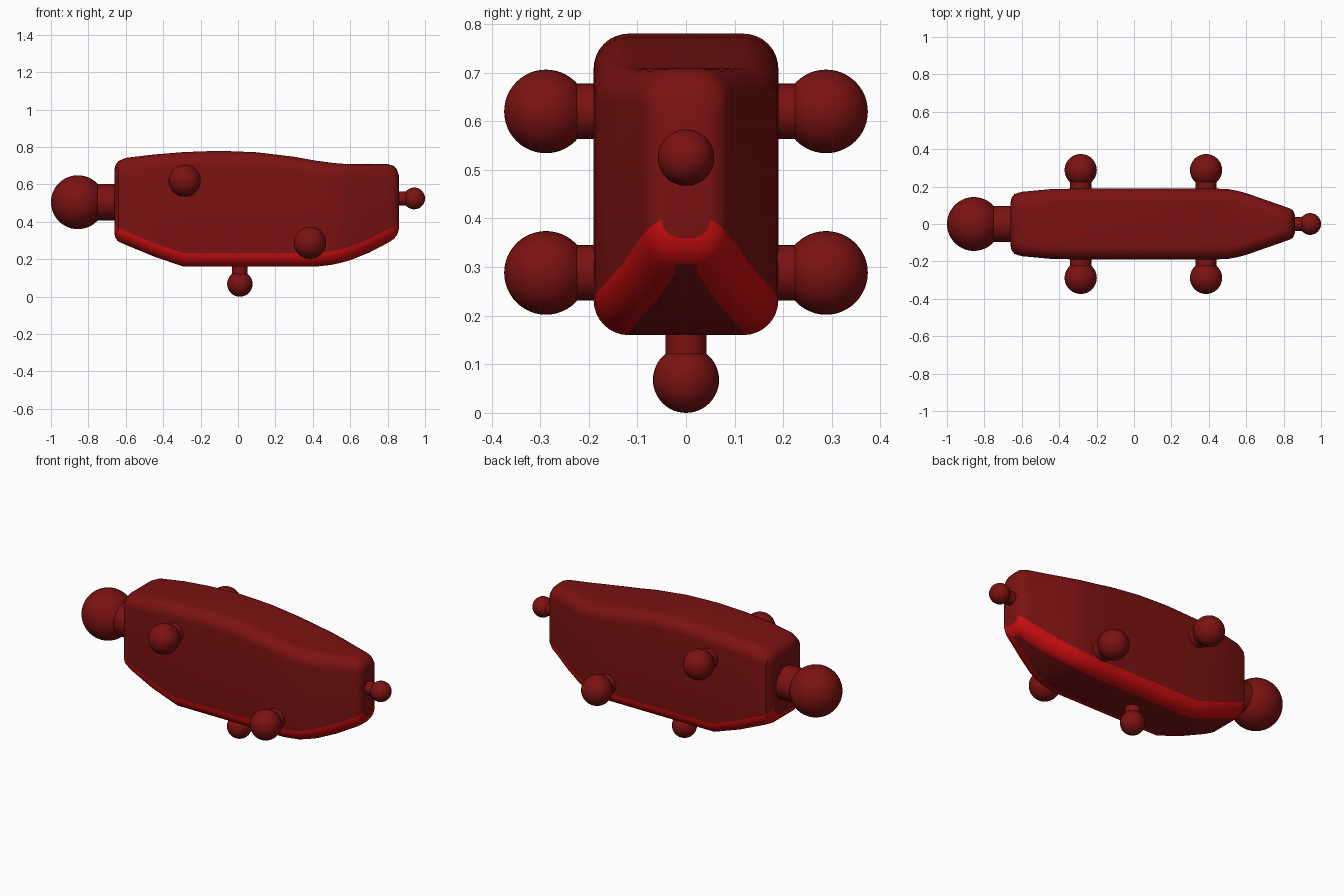
import bpy
import bmesh
from math import cos, sin, pi, radians
from mathutils import Vector

if "Cube" in bpy.data.objects:
    bpy.data.objects.remove(bpy.data.objects["Cube"])


def material(name, color):
    mat = bpy.data.materials.new(name)
    mat.use_nodes = True
    mat.diffuse_color = color
    mat.node_tree.nodes["Principled BSDF"].inputs["Base Color"].default_value = color
    return mat


dark_red = material("dark red", (0.2, 0.006, 0.006, 1))
bright_red = material("bright red", (0.6, 0.004, 0.005, 1))


def finish(name, bm, mats):
    bmesh.ops.recalc_face_normals(bm, faces=bm.faces)
    mesh = bpy.data.meshes.new(name)
    bm.to_mesh(mesh)
    bm.free()
    for mat in mats:
        mesh.materials.append(mat)
    obj = bpy.data.objects.new(name, mesh)
    bpy.context.collection.objects.link(obj)
    bpy.ops.object.select_all(action="DESELECT")
    obj.select_set(True)
    bpy.context.view_layer.objects.active = obj
    bpy.ops.object.shade_smooth_by_angle(angle=radians(35))
    return obj


# Body: rounded rectangles lofted along x (x, half width, bottom, top)
STATIONS = [
    (-.66, .115, .335, .68), (-.655, .14, .312, .705), (-.64, .16, .295, .725),
    (-.60, .172, .277, .742), (-.45, .186, .215, .76), (-.29, .19, .16, .773),
    (-.1, .19, .16, .78), (.1, .19, .16, .772), (.3, .19, .16, .748),
    (.41, .19, .16, .728), (.5, .187, .17, .716), (.55, .178, .181, .711),
    (.6, .165, .195, .709), (.7, .13, .235, .708), (.8, .095, .287, .709),
    (.83, .085, .306, .70), (.85, .073, .328, .68), (.86, .05, .36, .65),
]
ARC = 8  # segments in each rounded corner


def section(bm, x, half, low, high):
    r = min(.072, half * .75)
    ring = []
    for corner, (sy, top) in enumerate([(1, False), (1, True), (-1, True), (-1, False)]):
        cy = sy * (half - r)
        cz = high - r if top else low + r
        for i in range(ARC + 1):
            a = (corner - 1 + i / ARC) * pi / 2
            ring.append(bm.verts.new((x, cy + r * cos(a), cz + r * sin(a))))
    return ring


bm = bmesh.new()
rings = [section(bm, *s) for s in STATIONS]
n = len(rings[0])
for k, (a, b) in enumerate(zip(rings, rings[1:])):
    for j in range(n):
        face = bm.faces.new((a[j], a[(j + 1) % n], b[(j + 1) % n], b[j]))
        lower_corner = j < ARC or n - 1 - ARC <= j < n - 1
        lower_end = j == n - 1 and (k < 2 or k >= len(rings) - 3)
        face.material_index = int(lower_corner or lower_end)
bm.faces.new(rings[0])
bm.faces.new(rings[-1])
finish("body", bm, [dark_red, bright_red])


# Knobs: a ball on a short round stem
def knob(name, root, center, ball_radius, stem_radius):
    root, center = Vector(root), Vector(center)
    axis = center - root
    turn = axis.to_track_quat("Z", "Y").to_matrix().to_4x4()
    bm = bmesh.new()
    ball = bmesh.ops.create_uvsphere(bm, u_segments=40, v_segments=24, radius=ball_radius)
    stem = bmesh.ops.create_cone(bm, cap_ends=True, segments=40, radius1=stem_radius,
                                 radius2=stem_radius, depth=axis.length)
    bmesh.ops.translate(bm, verts=stem["verts"], vec=(0, 0, -axis.length / 2))
    bmesh.ops.transform(bm, matrix=turn, verts=bm.verts)
    bmesh.ops.translate(bm, verts=bm.verts, vec=center)
    finish(name, bm, [dark_red])


knob("large_end_knob", (-.64, 0, .505), (-.856, 0, .505), .144, .097)
knob("small_end_knob", (.84, 0, .525), (.942, 0, .525), .058, .038)
knob("bottom_knob", (.01, 0, .18), (.01, 0, .068), .068, .042)
for side, s in (("left", -1), ("right", 1)):
    label = "front" if s < 0 else "back"
    knob(label + "_upper_knob", (-.285, s * .17, .62), (-.285, s * .288, .62), .086, .057)
    knob(label + "_lower_knob", (.385, s * .17, .288), (.385, s * .288, .288), .086, .057)
